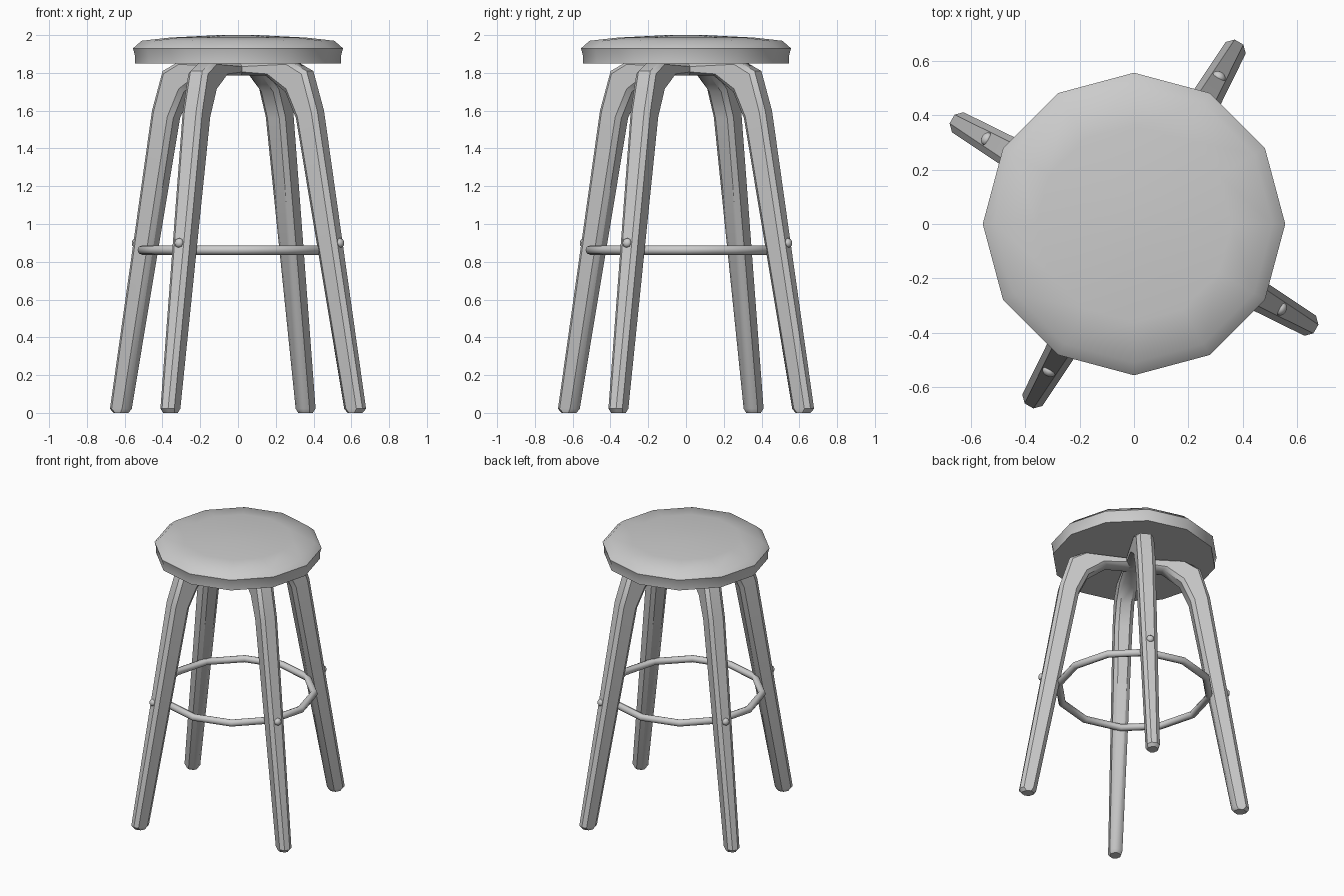
import bpy, bmesh, math
from mathutils import Matrix, Vector

cube = bpy.data.objects.get("Cube")
if cube:
    bpy.data.objects.remove(cube, do_unlink=True)

grey = bpy.data.materials.new("plain grey")
grey.use_nodes = True
COLOUR = (0.6, 0.6, 0.6, 1)
grey.diffuse_color = COLOUR
grey.node_tree.nodes["Principled BSDF"].inputs["Base Color"].default_value = COLOUR


def finish(name, bm, sharp):
    bmesh.ops.recalc_face_normals(bm, faces=bm.faces)
    mesh = bpy.data.meshes.new(name)
    bm.to_mesh(mesh)
    bm.free()
    mesh.materials.append(grey)
    obj = bpy.data.objects.new(name, mesh)
    bpy.context.collection.objects.link(obj)
    bpy.ops.object.select_all(action='DESELECT')
    obj.select_set(True)
    bpy.context.view_layer.objects.active = obj
    bpy.ops.object.shade_smooth_by_angle(angle=math.radians(sharp))
    return obj


def loft(bm, loops, closed=False):
    """Skin a list of equal point loops; cap the ends unless closed."""
    rings = [[bm.verts.new(p) for p in loop] for loop in loops]
    n = len(rings[0])
    pairs = list(zip(rings, rings[1:]))
    if closed:
        pairs.append((rings[-1], rings[0]))
    for a, b in pairs:
        for i in range(n):
            j = (i + 1) % n
            bm.faces.new((a[i], a[j], b[j], b[i]))
    if not closed:
        bm.faces.new(rings[0])
        bm.faces.new(rings[-1])


def circle(radius, z, n=12):
    return [Vector((radius * math.cos(math.tau * i / n),
                    radius * math.sin(math.tau * i / n), z)) for i in range(n)]


# Seat: twelve-sided cushion with a gently domed top
bm = bmesh.new()
loft(bm, [circle(r, z) for r, z in [(0.545, 1.85), (0.545, 1.89), (0.556, 1.93),
                                    (0.51, 1.97), (0.36, 1.987), (0.1, 2.0)]])
finish("seat", bm, 50)


# Legs: bent wood with a chamfered section
def section(outer, inner, width):
    o, i = Vector((outer[0], 0, outer[1])), Vector((inner[0], 0, inner[1]))
    side = Vector((0, width / 2, 0))
    cut = (i - o).normalized() * 0.024
    near = side * (1 - 0.048 / width)
    return [o + near, o + cut + side, i - cut + side, i + near,
            i - near, i - cut - side, o + cut - side, o - near]


STATIONS = [  # outer (radius, z), inner (radius, z), width
    ((0.755, 0.0), (0.675, 0.0), 0.07),
    ((0.772, 0.022), (0.66, 0.022), 0.085),
    ((0.505, 1.60), (0.375, 1.56), 0.12),
    ((0.44, 1.81), (0.31, 1.70), 0.12),
    ((0.35, 1.855), (0.19, 1.785), 0.12),
    ((0.0, 1.855), (0.0, 1.785), 0.12),
]
LEGS = {"front_left": -30, "back_left": 60, "back_right": 150, "front_right": -120}

for place, angle in LEGS.items():
    turn = Matrix.Rotation(math.radians(angle), 4, 'Z')
    bm = bmesh.new()
    loft(bm, [section(*s) for s in STATIONS])
    bm.transform(turn)
    finish(place + "_leg", bm, 40)

    # Domed bolt head on the outer face of the leg
    bm = bmesh.new()
    bmesh.ops.create_uvsphere(bm, u_segments=8, v_segments=6, radius=0.026)
    bm.transform(turn @ Matrix.Translation((0.625, 0, 0.90))
                 @ Matrix.Rotation(math.radians(80), 4, 'Y')
                 @ Matrix.Diagonal((1, 1, 0.75, 1)))
    finish(place + "_bolt", bm, 60)

# Footrest: twelve-sided ring of round tube
bm = bmesh.new()
loft(bm, [circle(0.507 + p.x, 0.862 + p.y) for p in circle(0.025, 0, 8)], closed=True)
finish("footrest_ring", bm, 50)
